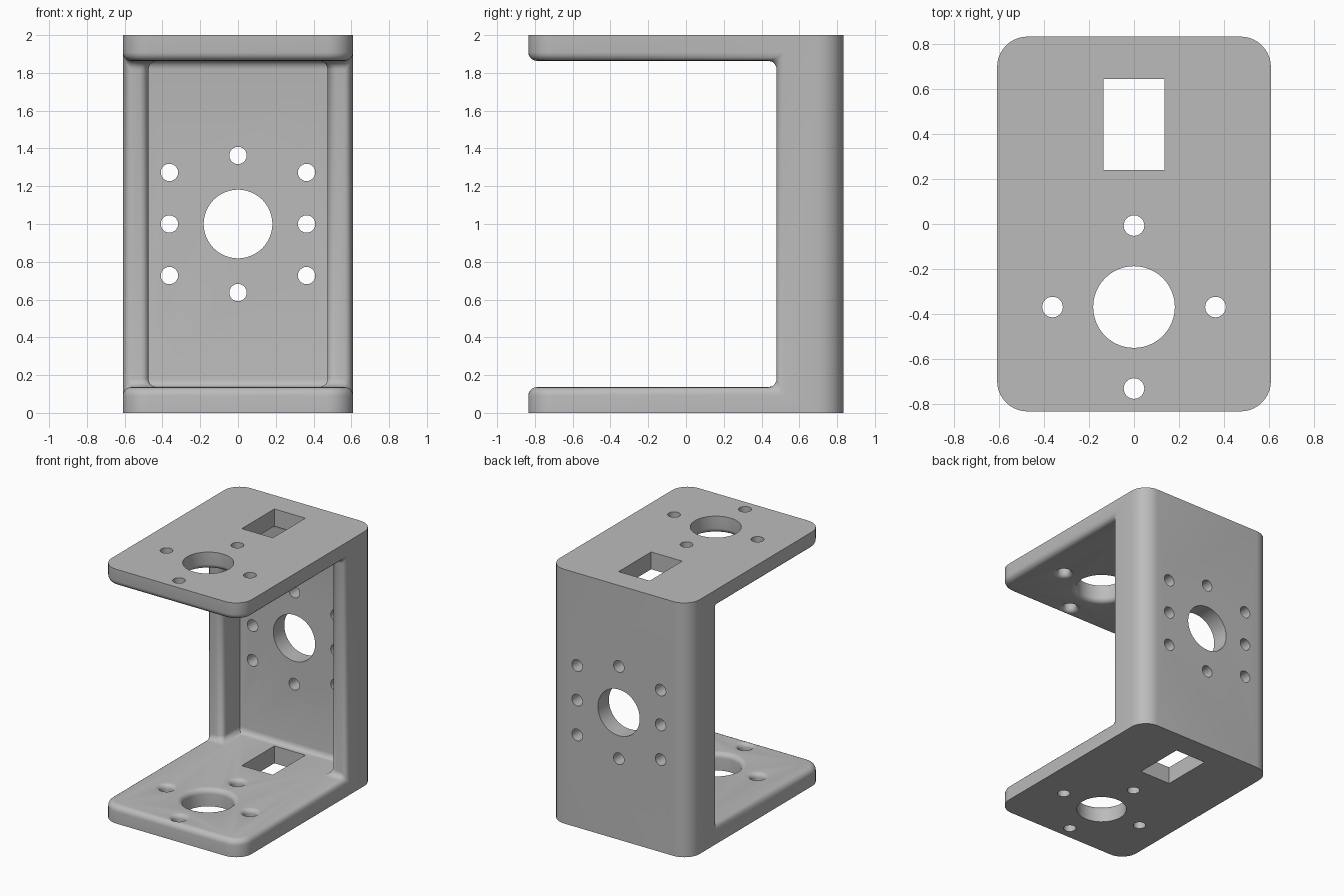
import bpy, bmesh, math
from mathutils import Matrix, Vector

if "Cube" in bpy.data.objects:
    bpy.data.objects.remove(bpy.data.objects["Cube"])

HX, HY, H = 0.61, 0.835, 2.0     # half width, half depth, height
T, R, F = 0.136, 0.136, 0.045    # wall thickness, corner radius, fillet
LIP = 0.48                       # front of the side cheeks
EPS = 0.001

grey = bpy.data.materials.new("plain grey")
grey.use_nodes = True
colour = (0.5, 0.5, 0.5, 1)
grey.diffuse_color = colour
grey.node_tree.nodes["Principled BSDF"].inputs["Base Color"].default_value = colour


def make_object(name, bm):
    bmesh.ops.recalc_face_normals(bm, faces=bm.faces[:])
    mesh = bpy.data.meshes.new(name)
    bm.to_mesh(mesh)
    bm.free()
    mesh.materials.append(grey)
    obj = bpy.data.objects.new(name, mesh)
    bpy.context.collection.objects.link(obj)
    return obj


def near(a, b):
    return abs(a - b) < EPS


def box(bm, lo, hi):
    lo, hi = Vector(lo), Vector(hi)
    m = Matrix.Translation((lo + hi) / 2) @ Matrix.Diagonal((*(hi - lo), 1))
    bmesh.ops.create_cube(bm, size=1, matrix=m)


def round_edges(bm, test, radius, segments):
    edges = [e for e in bm.edges if test(*[v.co for v in e.verts], e)]
    bmesh.ops.bevel(bm, geom=edges, offset=radius, offset_type='OFFSET',
                    segments=segments, profile=0.5, affect='EDGES')


def cut(target, cutter):
    cutter.hide_render = True
    mod = target.modifiers.new("cut", 'BOOLEAN')
    mod.operation, mod.solver, mod.object = 'DIFFERENCE', 'EXACT', cutter
    bpy.ops.object.select_all(action='DESELECT')
    bpy.context.view_layer.objects.active = target
    target.select_set(True)
    bpy.ops.object.modifier_apply(modifier=mod.name)
    bpy.data.objects.remove(cutter)


# Solid cells of the U bracket: two plates, a back wall and two side cheeks
xs = [-HX, T - HX, HX - T, HX]
ys = [-HY, LIP, HY - T, HY]
zs = [0, T, H - T, H]
cells = {(i, j, k) for i in range(3) for j in range(3) for k in range(3)
         if k != 1 or j == 2 or (j == 1 and i != 1)}
bm = bmesh.new()
for cell in cells:
    for axis in range(3):
        for side in (0, 1):
            other = list(cell)
            other[axis] += 2 * side - 1
            if tuple(other) in cells:
                continue
            u, v = (axis + 1) % 3, (axis + 2) % 3
            corners = []
            for du, dv in ((0, 0), (1, 0), (1, 1), (0, 1)):
                c = list(cell)
                c[axis] += side
                c[u] += du
                c[v] += dv
                corners.append(bm.verts.new((xs[c[0]], ys[c[1]], zs[c[2]])))
            bm.faces.new(corners)
bmesh.ops.remove_doubles(bm, verts=bm.verts[:], dist=EPS)
bmesh.ops.recalc_face_normals(bm, faces=bm.faces[:])
bmesh.ops.dissolve_limit(bm, angle_limit=0.01, verts=bm.verts[:], edges=bm.edges[:])

# Large rounded upright corners
round_edges(bm, lambda a, b, e: near(abs(a.x), HX) and near(a.x, b.x)
            and near(abs(a.y), HY) and near(a.y, b.y), R, 10)


# Small fillets on every inner edge, except the upright corners of the recess
def inner(a, b, e):
    inside = all(T - EPS < p.z < H - T + EPS for p in (a, b))
    recess = near(a.y, HY - T) and near(b.y, HY - T) and near(a.x, b.x)
    return inside and not recess and e.calc_face_angle(0) > 0.3


round_edges(bm, inner, F, 5)
bracket = make_object("bracket", bm)


# Round cutter whose rim may flare out at the inner face of a plate
def lathe(bm, radius, matrix, flare=0, steps=6, count=48):
    prof = [(radius, -0.05), (radius, T - flare)]
    if flare:
        arc = [math.pi / 2 * i / steps for i in range(1, steps + 1)]
        prof += [(radius + flare * (1 - math.cos(a)),
                  T - flare * (1 - math.sin(a))) for a in arc]
    prof.append((prof[-1][0], T + 0.05))
    rings = []
    for r, z in prof:
        angles = [2 * math.pi * i / count for i in range(count)]
        rings.append([bm.verts.new(matrix @ Vector((r * math.cos(a), r * math.sin(a), z)))
                      for a in angles])
    for low, high in zip(rings, rings[1:]):
        for i in range(count):
            j = (i + 1) % count
            bm.faces.new((low[i], low[j], high[j], high[i]))
    bm.faces.new(rings[0][::-1])
    bm.faces.new(rings[-1])


# Plate holes: a bore, four screw holes and a rectangular slot in each plate
BORE, SCREW, PITCH, HOLE_Y = 0.182, 0.046, 0.363, -0.37
bm = bmesh.new()
for flip in (Matrix.Identity(4),
             Matrix.Translation((0, 0, H)) @ Matrix.Diagonal((1, 1, -1, 1))):
    lathe(bm, BORE, flip @ Matrix.Translation((0, HOLE_Y, 0)), 0.04)
    for dx, dy in ((1, 0), (-1, 0), (0, 1), (0, -1)):
        place = Matrix.Translation((dx * PITCH, HOLE_Y + dy * PITCH, 0))
        lathe(bm, SCREW, flip @ place, 0.035, count=24)
for z in (-0.05, H - T - 0.05):
    box(bm, (-0.135, 0.24, z), (0.135, 0.645, z + T + 0.1))

# Back wall holes: a bore with eight screw holes around it
back = Matrix.Translation((0, HY, H / 2)) @ Matrix.Rotation(math.pi / 2, 4, 'X')
lathe(bm, BORE, back)
for dx, dz in ((0, 1), (0, -1)):
    lathe(bm, SCREW, back @ Matrix.Translation((dx, dz * PITCH, 0)), count=24)
for dx in (-PITCH, PITCH):
    for dz in (-0.273, 0, 0.273):
        lathe(bm, SCREW, back @ Matrix.Translation((dx, dz, 0)), count=24)
cut(bracket, make_object("hole_cutter", bm))

bpy.ops.object.shade_smooth_by_angle(angle=math.radians(30))
